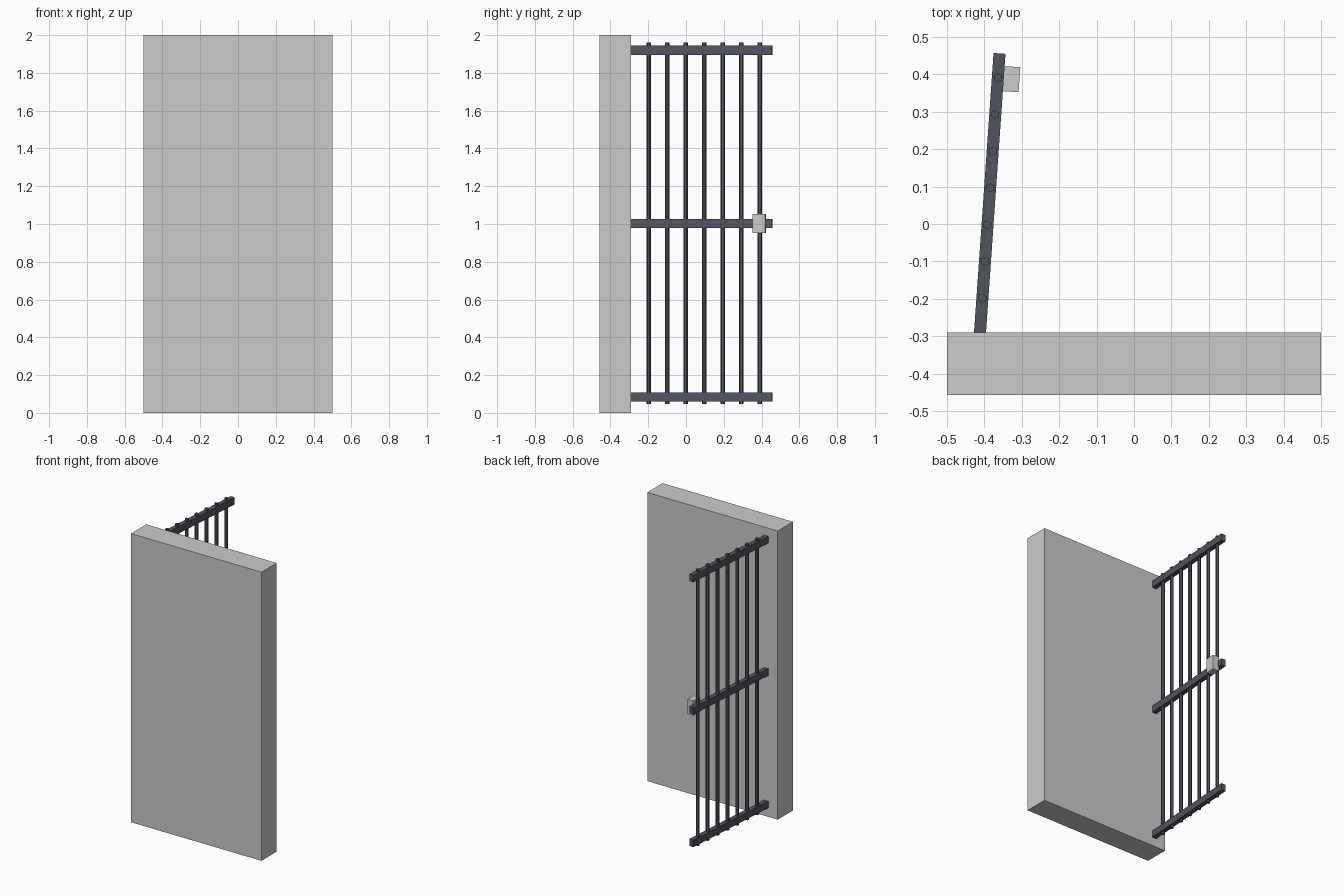
import bpy
import math
from mathutils import Matrix, Vector

if "Cube" in bpy.data.objects:
    bpy.data.objects.remove(bpy.data.objects["Cube"])

iron = bpy.data.materials.new("dark_iron")
iron.diffuse_color = (0.085, 0.09, 0.11, 1)
iron.use_nodes = True
iron.node_tree.nodes["Principled BSDF"].inputs["Base Color"].default_value = iron.diffuse_color

# Gate frame: origin on the rail centreline at the free end, swung open by 4 degrees
SWING = Matrix.Translation((-0.3595, 0.456, 0)) @ Matrix.Rotation(math.radians(-4), 4, 'Z')


def box(name, lo, hi, frame=Matrix(), mat=None):
    lo, hi = Vector(lo), Vector(hi)
    bpy.ops.mesh.primitive_cube_add(size=1)
    ob = bpy.context.object
    ob.name = name
    size = hi - lo
    ob.data.transform(Matrix.Translation((lo + hi) / 2) @ Matrix.Diagonal((*size, 1)))
    ob.matrix_world = frame
    if mat:
        ob.data.materials.append(mat)
    return ob


# Solid wall slab
box("wall", (-0.5, -0.457, 0), (0.5, -0.29, 2))

# Three horizontal rails running into the wall
for name, z in (("bottom_rail", 0.085), ("middle_rail", 1.003), ("top_rail", 1.92)):
    box(name, (-0.016, -0.77, z - 0.024), (0.016, 0, z + 0.024), SWING, iron)

# Seven upright hexagonal bars
for i in range(7):
    bpy.ops.mesh.primitive_cylinder_add(vertices=6, radius=0.012, depth=1.914)
    bar = bpy.context.object
    bar.name = f"gate_bar_{i + 1}"
    bar.matrix_world = SWING @ Matrix.Translation((0, -0.065 - 0.0985 * i, 1.003))
    bar.data.materials.append(iron)

# Lock box on the inner face of the middle rail
box("lock_box", (0.012, -0.1, 0.952), (0.058, -0.033, 1.054), SWING)
